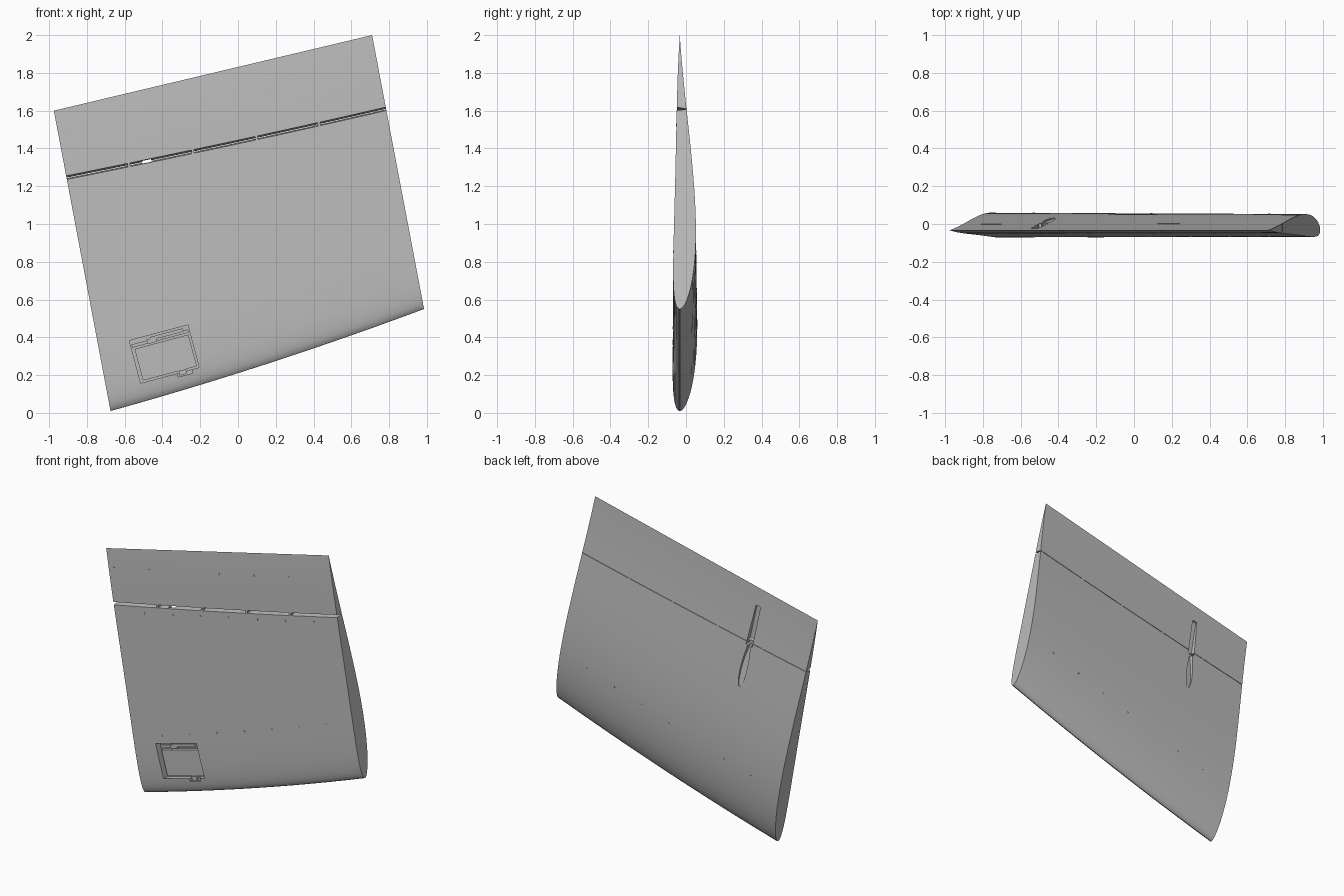
import bpy, bmesh
from math import sqrt, cos, pi, radians
from mathutils import Matrix, Vector

if "Cube" in bpy.data.objects:
    bpy.data.objects.remove(bpy.data.objects["Cube"])

grey = bpy.data.materials.new("light_grey")
grey.use_nodes = True
grey.diffuse_color = (0.5, 0.5, 0.5, 1)
grey.node_tree.nodes["Principled BSDF"].inputs["Base Color"].default_value = grey.diffuse_color


def mix(a, b, f):
    return a + (b - a) * f


def hinge(u):
    return mix(0.777, 0.731, u)


def surf(u, t, side):
    """Point on the wing: u along the span, t along the chord, side 1 back / -1 front."""
    bow = 0.08 * u * (1 - u)
    le = Vector((mix(-0.675, 0.985, u), 0, mix(0.01, 0.55, u) - bow))
    te = Vector((mix(-0.975, 0.71, u), 0, mix(1.6, 2.0, u)))
    size = mix(1.03, 0.95, u)
    half = 0.2969 * sqrt(t) - 0.126 * t - 0.3516 * t**2 + 0.2843 * t**3 - 0.1036 * t**4
    half *= 0.695 * (1 - 0.4 * t)
    camber = 0.196 * t * (1 - t) ** 2
    p = le.lerp(te, t)
    p.y = -0.033 + size * (camber + side * half)
    return p


def finish(name, bm):
    bmesh.ops.remove_doubles(bm, verts=bm.verts, dist=1e-5)
    bmesh.ops.recalc_face_normals(bm, faces=bm.faces)
    me = bpy.data.meshes.new(name)
    bm.to_mesh(me)
    bm.free()
    me.materials.append(grey)
    ob = bpy.data.objects.new(name, me)
    bpy.context.collection.objects.link(ob)
    return ob


def loft(name, back, front, u0=0.0, u1=1.0, spans=12, n=28):
    """Closed skin; back and front give the chord range of each side for a given u."""
    bm = bmesh.new()
    rings = []
    for i in range(spans + 1):
        u = mix(u0, u1, i / spans)
        (b0, b1), (f0, f1) = back(u), front(u)
        ease = [(1 - cos(pi * k / n)) / 2 for k in range(n + 1)]
        pts = [surf(u, mix(b1, b0, e), 1) for e in ease]
        start = 1 if b0 == 0 else 0
        stop = n if f1 == 1 else n + 1
        pts += [surf(u, mix(f0, f1, e), -1) for e in ease[start:stop]]
        rings.append([bm.verts.new(p) for p in pts])
    for a, b in zip(rings, rings[1:]):
        for k in range(len(a)):
            j = (k + 1) % len(a)
            bm.faces.new((a[k], a[j], b[j], b[k]))
    bm.faces.new(rings[0])
    bm.faces.new(rings[-1])
    return finish(name, bm)


def slot_cutter(outline, depth):
    """Prism sunk into the back skin; outline holds (u, t) pairs."""
    bm = bmesh.new()
    low, high = [], []
    for u, t in outline:
        p = surf(u, t, 1)
        low.append(bm.verts.new((p.x, p.y - depth(t), p.z)))
        high.append(bm.verts.new((p.x, 0.2, p.z)))
    for k in range(len(low)):
        j = (k + 1) % len(low)
        bm.faces.new((low[k], low[j], high[j], high[k]))
    bm.faces.new(low)
    bm.faces.new(high)
    return finish("slot_cutter", bm)


# Local frame of the access bay: x along the span, y depth, z along the chord
bay = Matrix.Translation((-0.39, 0, 0.31)) @ Matrix.Rotation(radians(-15), 4, "Y")


def box(name, x, y, z):
    bm = bmesh.new()
    bmesh.ops.create_cube(bm, size=1)
    for v in bm.verts:
        v.co = bay @ Vector([mix(r[0], r[1], c + 0.5) for r, c in zip((x, y, z), v.co)])
    return finish(name, bm)


def cut(target, cutter):
    cutter.hide_render = True
    mod = target.modifiers.new("cut", "BOOLEAN")
    mod.operation = "DIFFERENCE"
    mod.solver = "EXACT"
    mod.object = cutter
    bpy.context.view_layer.objects.active = target
    bpy.ops.object.modifier_apply(modifier=mod.name)
    bpy.data.objects.remove(cutter)


# Main wing and flap, separated by a wedge gap open to the front
wing = loft("main_wing", lambda u: (0, hinge(u) - 0.002), lambda u: (0, hinge(u) - 0.006))
flap = loft("flap", lambda u: (hinge(u), 1), lambda u: (hinge(u) + 0.006, 1))

# Hinge tabs bridging the gap
for i, u in enumerate((0.195, 0.395, 0.595, 0.79)):
    loft(f"hinge_tab_{i + 1}", lambda u: (hinge(u) - 0.002, hinge(u)),
         lambda u: (hinge(u) - 0.006, hinge(u) + 0.006), u - 0.004, u + 0.004, 1, 2)

# Control rod recesses on the back
mid, wide = 0.251, 0.014
lens = [(-0.3, 0.572), (-0.8, 0.6), (-1, 0.64), (-0.9, 0.69), (-0.4, 0.755),
        (0.4, 0.755), (0.9, 0.69), (1, 0.64), (0.8, 0.6), (0.3, 0.572)]
cut(wing, slot_cutter([(mid + wide * a, t) for a, t in lens],
                      lambda t: mix(0.005, 0.03, (t - 0.572) / 0.183)))
horn = [(-1, 0.75), (-0.7, 0.925), (0.7, 0.925), (1, 0.75)]
for part in (wing, flap):
    cut(part, slot_cutter([(mid + wide * a, t) for a, t in horn],
                          lambda t: mix(0.035, 0.012, (t - 0.75) / 0.175)))

# Access bay in the front skin, with a notch for the latch
cut(wing, box("bay_cutter", (-0.16, 0.16), (-0.2, -0.025), (-0.115, 0.118)))
cut(wing, box("notch_cutter", (0.04, 0.12), (-0.2, -0.045), (-0.135, -0.11)))

# Bay contents
box("bay_tray", (-0.145, 0.15), (-0.045, -0.024), (-0.105, 0.068))
box("bay_rail", (-0.155, 0.155), (-0.035, -0.024), (0.078, 0.095))
box("actuator_arm", (-0.05, 0.13), (-0.05, -0.024), (0.09, 0.108))
box("actuator_hub", (-0.07, -0.02), (-0.045, -0.024), (0.075, 0.1))
box("latch", (0.05, 0.09), (-0.055, -0.04), (-0.13, -0.105))

# Rows of small fasteners: span range, chord range, count, side, skipped place
rows = [(0.13, 0.88, 0.24, 0.255, 7, -1, None),
        (0.13, 0.88, 0.24, 0.255, 7, 1, 2),
        (0.132, 0.89, 0.739, 0.707, 7, -1, None),
        (0.025, 0.805, 0.92, 0.90, 6, -1, None)]
bm = bmesh.new()
for u0, u1, t0, t1, count, side, skip in rows:
    for i in range(count):
        if i == skip:
            continue
        f = i / (count - 1)
        spot = Matrix.Translation(surf(mix(u0, u1, f), mix(t0, t1, f), side))
        bmesh.ops.create_cone(bm, cap_ends=True, segments=10, radius1=0.007, radius2=0.007,
                              depth=0.004, matrix=spot @ Matrix.Rotation(pi / 2, 4, "X"))
finish("fasteners", bm)

# Smooth skins with sharp edges
bpy.ops.object.select_all(action="DESELECT")
for part in (wing, flap):
    part.select_set(True)
bpy.context.view_layer.objects.active = wing
bpy.ops.object.shade_smooth_by_angle(angle=radians(30))
